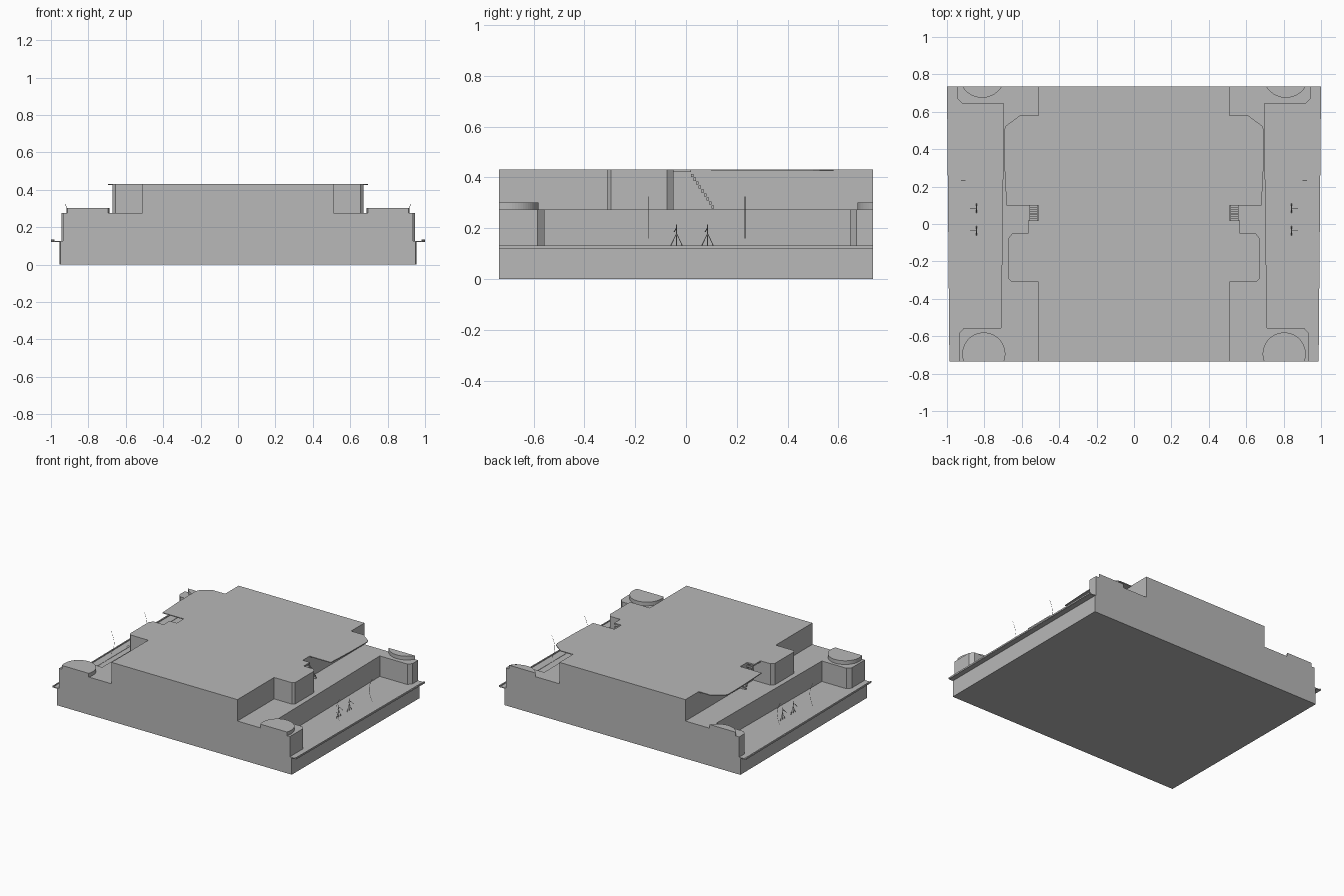
import bpy, bmesh, math

cube = bpy.data.objects.get("Cube")
if cube:
    bpy.data.objects.remove(cube)

grey = bpy.data.materials.new("plain grey")
grey.use_nodes = True
colour = (0.48, 0.48, 0.48, 1)
grey.diffuse_color = colour
grey.node_tree.nodes["Principled BSDF"].inputs["Base Color"].default_value = colour

FRONT, BACK = -0.735, 0.735


def prism(name, outline, z0, z1):
    """Extrude a plan outline from z0 to z1."""
    bm = bmesh.new()
    face = bm.faces.new([bm.verts.new((x, y, z0)) for x, y in outline])
    top = bmesh.ops.extrude_face_region(bm, geom=[face])
    verts = [v for v in top["geom"] if isinstance(v, bmesh.types.BMVert)]
    bmesh.ops.translate(bm, verts=verts, vec=(0, 0, z1 - z0))
    bmesh.ops.recalc_face_normals(bm, faces=bm.faces)
    mesh = bpy.data.meshes.new(name)
    bm.to_mesh(mesh)
    bm.free()
    mesh.materials.append(grey)
    obj = bpy.data.objects.new(name, mesh)
    bpy.context.collection.objects.link(obj)
    return obj


def symmetric(half):
    """Complete a plan outline given only for its +x half."""
    return half + [(-x, y) for x, y in reversed(half)]


def wire(name, lines, radius):
    """Thin round rods along polylines."""
    curve = bpy.data.curves.new(name, "CURVE")
    curve.dimensions = "3D"
    curve.bevel_depth = radius
    curve.bevel_resolution = 0
    curve.use_fill_caps = True
    for pts in lines:
        spline = curve.splines.new("POLY")
        spline.points.add(len(pts) - 1)
        for p, co in zip(spline.points, pts):
            p.co = (*co, 1)
    curve.materials.append(grey)
    obj = bpy.data.objects.new(name, curve)
    bpy.context.collection.objects.link(obj)


def round_pad(name, side, cx, cy, r):
    """Disc on a corner block, cut off flush with the outer wall."""
    pts = []
    for i in range(64):
        a = 2 * math.pi * i / 64
        y = min(max(cy + r * math.sin(a), FRONT), BACK)
        x = cx + r * math.cos(a)
        if abs(y) < BACK:
            pts.append((side * x, y))
        else:
            # keep only the two ends of the cut
            half = math.sqrt(r * r - (y - cy) ** 2)
            end = (side * (cx + math.copysign(half, math.cos(a))), y)
            if end not in pts:
                pts.append(end)
    prism(name, pts, 0.275, 0.302)


# Stacked storeys
prism("base_slab", symmetric([(0.95, FRONT), (0.955, BACK)]), 0, 0.125)
prism("middle_storey", symmetric([
    (0.935, FRONT), (0.935, -0.585), (0.91, -0.557), (0.711, -0.557),
    (0.697, 0.645), (0.92, 0.645), (0.945, 0.67), (0.945, BACK)]), 0.125, 0.275)
prism("upper_storey", symmetric([
    (0.51, FRONT), (0.51, -0.31), (0.655, -0.31), (0.67, -0.295),
    (0.67, -0.075), (0.65, -0.05), (0.51, -0.05), (0.51, BACK)]), 0.275, 0.432)

for side, label in ((1, "left"), (-1, "right")):
    # Terrace ledge and its edge rail
    prism(f"terrace_ledge_{label}", [(side * x, y) for x, y in (
        (0.93, FRONT), (0.985, FRONT), (0.995, BACK), (0.93, BACK))], 0.121, 0.127)
    prism(f"edge_rail_{label}", [(side * x, y) for x, y in (
        (0.98, FRONT), (0.987, FRONT), (1.0, BACK), (0.99, BACK))], 0.122, 0.133)

    # Roof canopy and stair landing
    prism(f"canopy_{label}", [(side * x, y) for x, y in (
        (0.51, 0.1), (0.682, 0.1), (0.692, 0.3), (0.695, 0.5), (0.685, 0.525),
        (0.61, 0.58), (0.51, 0.58))], 0.426, 0.432)
    prism(f"landing_{label}", [(side * x, y) for x, y in (
        (0.51, -0.05), (0.568, -0.05), (0.568, 0.02), (0.51, 0.02))], 0.422, 0.432)

    # Open stair from the roof down to the terrace
    steps = 9
    for i in range(steps):
        y = 0.02 + 0.09 * i / steps
        z = 0.43 - 0.155 * (i + 1) / (steps + 1)
        prism(f"stair_tread_{label}_{i + 1}", [(side * x, yy) for x, yy in (
            (0.515, y), (0.56, y), (0.56, y + 0.01), (0.515, y + 0.01))],
            z - 0.012, z)

    # Round planting pads on the corner blocks
    round_pad(f"front_pad_{label}", side, 0.803, -0.695, 0.115)
    round_pad(f"back_pad_{label}", side, 0.812, 0.798, 0.123)

    # Curved poles on the terrace
    for n, y in enumerate((-0.147, 0.232)):
        arc = [(side * (0.925 - 0.025 * math.sin(math.pi * t / 8)),
                y, 0.16 + 0.165 * t / 8) for t in range(9)]
        wire(f"pole_{label}_{n + 1}", [arc], 0.0012)

    # Standing figures
    for n, y in enumerate((-0.037, 0.085)):
        x = side * 0.842
        hip, neck = (x, y, 0.18), (x, y, 0.203)
        wire(f"figure_{label}_{n + 1}", [
            [(x, y - 0.025, 0.127), hip, (x, y + 0.025, 0.127)],
            [hip, neck, (x, y, 0.215)],
            [(x, y, 0.127), hip],
            [(x, y - 0.01, 0.185), neck, (x + side * 0.035, y, 0.185)]], 0.002)
